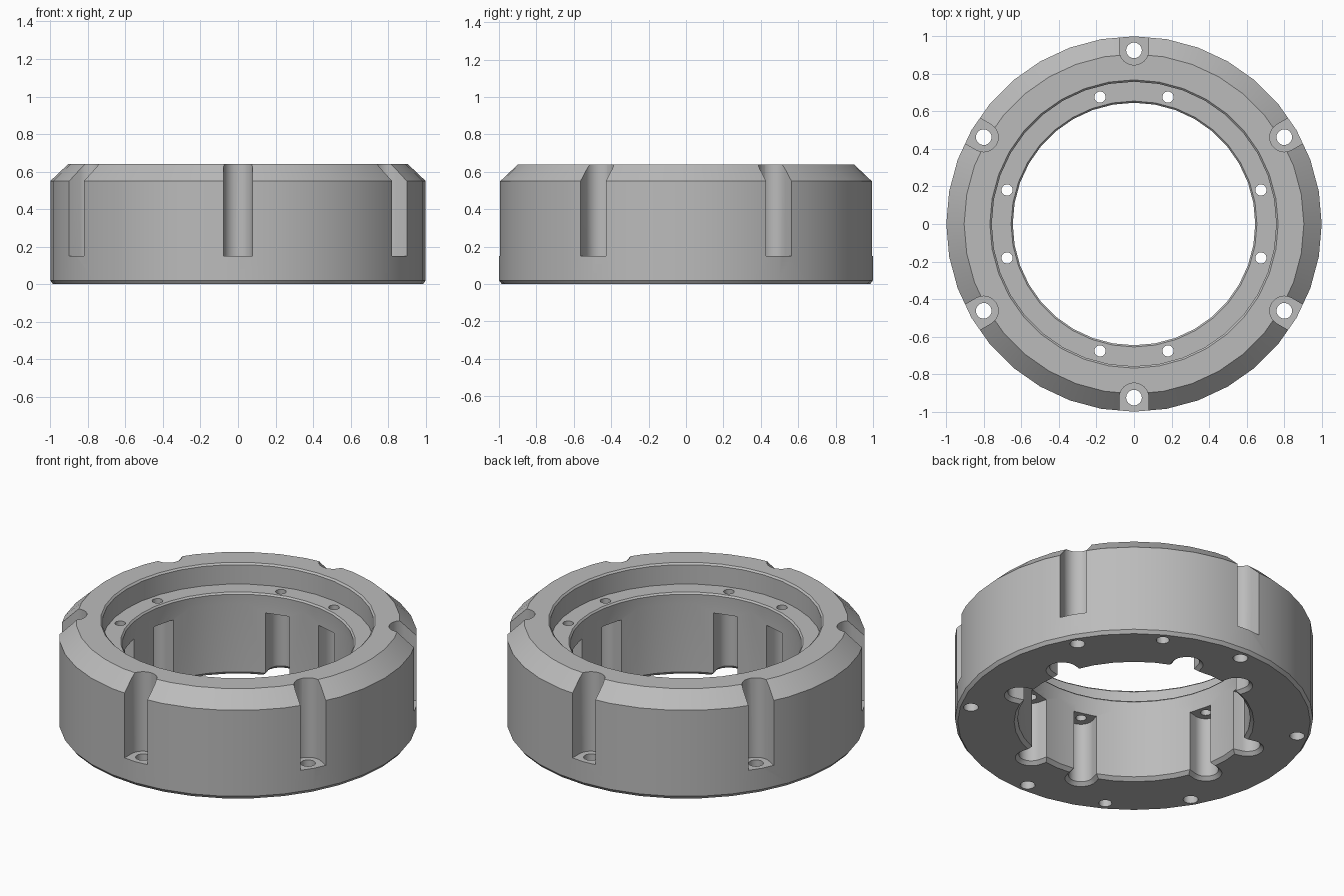
import bpy
import bmesh
from math import cos, sin, pi, radians
from mathutils import Matrix, Vector

cube = bpy.data.objects.get("Cube")
if cube:
    bpy.data.objects.remove(cube, do_unlink=True)

HEIGHT = 0.64
SIDES = 36

grey = bpy.data.materials.new("machined grey")
grey.use_nodes = True
COLOUR = (0.5, 0.5, 0.5, 1)
grey.diffuse_color = COLOUR
grey.node_tree.nodes["Principled BSDF"].inputs["Base Color"].default_value = COLOUR

cutters = bpy.data.collections.new("cutters")
bpy.context.scene.collection.children.link(cutters)


def new_object(name, bm, collection):
    bmesh.ops.recalc_face_normals(bm, faces=bm.faces)
    mesh = bpy.data.meshes.new(name)
    bm.to_mesh(mesh)
    bm.free()
    mesh.materials.append(grey)
    obj = bpy.data.objects.new(name, mesh)
    collection.objects.link(obj)
    return obj


def loft(bm, rings, closed=False):
    """Skin a stack of equal point rings, capped or joined end to start."""
    loops = [[bm.verts.new(p) for p in ring] for ring in rings]
    pairs = list(zip(loops, loops[1:]))
    if closed:
        pairs.append((loops[-1], loops[0]))
    else:
        bm.faces.new(loops[0])
        bm.faces.new(loops[-1])
    for a, b in pairs:
        for i in range(len(a)):
            j = (i + 1) % len(a)
            bm.faces.new((a[i], a[j], b[j], b[i]))


def circle(radius, z, sides):
    return [Vector((radius * cos(2 * pi * i / sides),
                    radius * sin(2 * pi * i / sides), z)) for i in range(sides)]


def slot_outline(radius, z, reach):
    """Half round end with straight sides running along x by reach."""
    way = 1 if reach > 0 else -1
    arc = [Vector((-way * radius * cos(t), radius * sin(t), z))
           for t in (pi * (i / 12 - 0.5) for i in range(13))]
    return arc + [Vector((reach, radius, z)), Vector((reach, -radius, z))]


def cutter(name, rings, distance, angle):
    """Place a cutting solid at a polar position."""
    bm = bmesh.new()
    loft(bm, rings)
    bm.transform(Matrix.Rotation(radians(angle), 4, 'Z')
                 @ Matrix.Translation((distance, 0, 0)))
    obj = new_object(name, bm, cutters)
    obj.hide_render = True


def hole(name, radius, distance, angle, bottom, top):
    cutter(name, [circle(radius, bottom, 16), circle(radius, top, 16)],
           distance, angle)


# Ring body: revolved section with chamfers and a counterbore
section = [(0.985, 0), (1, 0.02), (1, 0.55), (0.905, HEIGHT),
           (0.768, HEIGHT), (0.758, 0.63), (0.758, 0.51),
           (0.655, 0.51), (0.646, 0.50), (0.65, 0.44),
           (0.65, 0.02), (0.67, 0)]
bm = bmesh.new()
loft(bm, [circle(r, z, SIDES) for r, z in section], closed=True)
ring = new_object("ring_body", bm, bpy.context.scene.collection)

# Six outer bolt slots with through holes
for angle in range(30, 390, 60):
    cutter("outer_slot", [slot_outline(0.078, z, 0.3) for z in (0.15, 0.8)],
           0.925, angle)
    hole("outer_bolt_hole", 0.042, 0.925, angle, -0.1, 0.3)

# Two blind holes in the underside
for angle in (60, 240):
    hole("blind_hole", 0.037, 0.925, angle, -0.1, 0.12)

# Eight inner slots, chamfered at the underside, with screw holes above
for quarter in range(0, 360, 90):
    for angle in (quarter - 15, quarter + 15):
        cutter("inner_slot",
               [slot_outline(r, z, -0.2)
                for z, r in ((-0.05, 0.09), (0, 0.09), (0.02, 0.07), (0.39, 0.07))],
               0.70, angle)
        hole("inner_screw_hole", 0.03, 0.70, angle, 0.3, 0.56)

# Cut everything out of the ring, then drop the helpers
cut = ring.modifiers.new("cuts", 'BOOLEAN')
cut.operation = 'DIFFERENCE'
cut.solver = 'EXACT'
cut.operand_type = 'COLLECTION'
cut.collection = cutters
cut.use_self = True
for obj in bpy.context.selected_objects:
    obj.select_set(False)
bpy.context.view_layer.objects.active = ring
ring.select_set(True)
bpy.ops.object.modifier_apply(modifier=cut.name)
for obj in list(cutters.objects):
    bpy.data.objects.remove(obj, do_unlink=True)
bpy.data.collections.remove(cutters)
bpy.ops.object.shade_smooth_by_angle(angle=radians(30))
